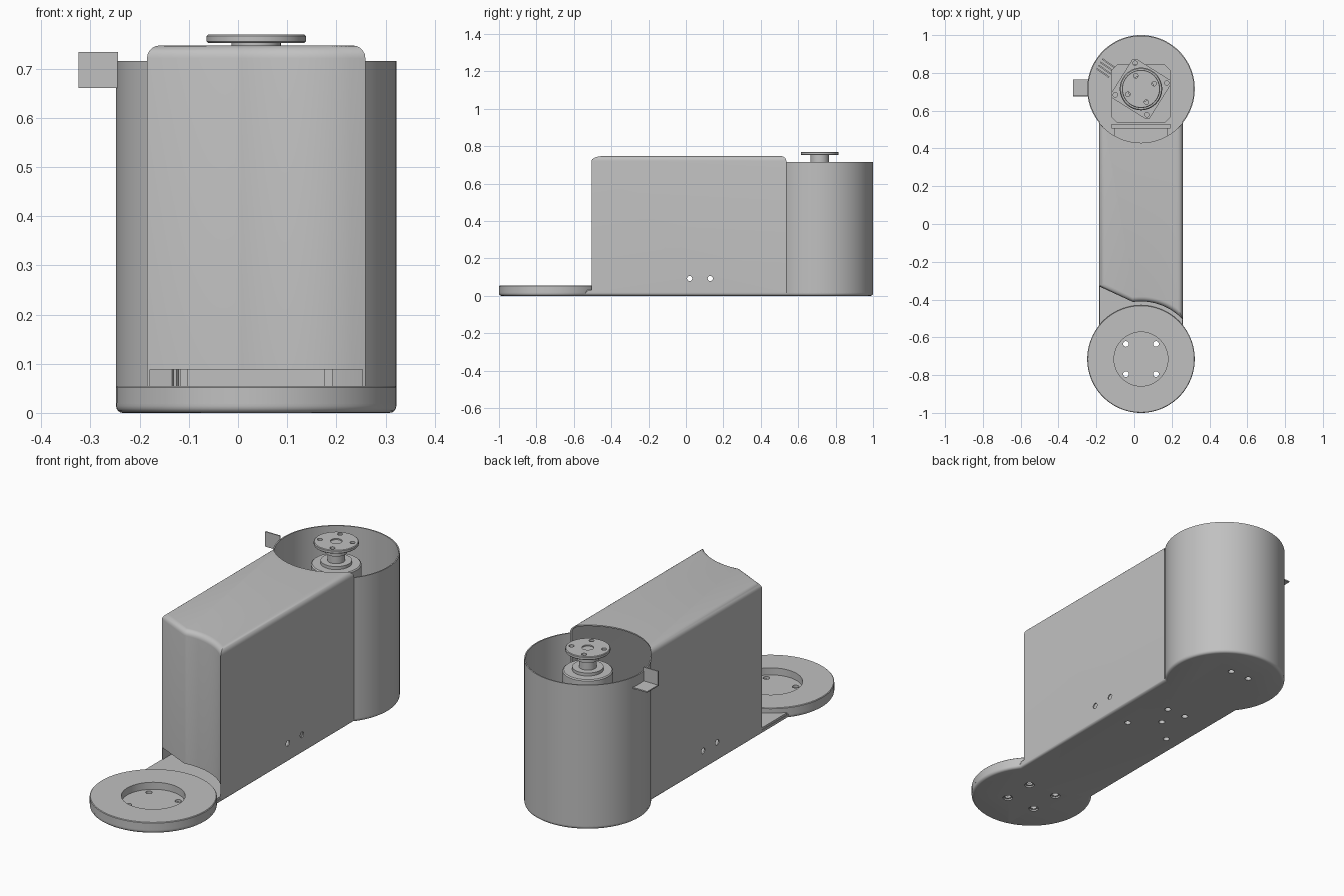
import bpy, bmesh, math
from mathutils import Matrix, Vector

if "Cube" in bpy.data.objects:
    bpy.data.objects.remove(bpy.data.objects["Cube"])

grey = bpy.data.materials.new("satin grey")
grey.use_nodes = True
grey.diffuse_color = (0.53, 0.53, 0.53, 1)
grey.node_tree.nodes["Principled BSDF"].inputs["Base Color"].default_value = (0.53, 0.53, 0.53, 1)

CX, END_Y, R = 0.037, 0.715, 0.285      # joint axes and joint radius
HALF = 0.222                            # half width of the link
T = 0.006                               # sheet thickness
X0, X1 = CX - HALF, CX + HALF
SPLIT = math.asin(HALF / R)
QUARTER = math.pi / 2


def shade(ob):
    bpy.ops.object.select_all(action='DESELECT')
    ob.select_set(True)
    bpy.context.view_layer.objects.active = ob
    bpy.ops.object.shade_smooth_by_angle(angle=math.radians(32))


def finish(bm, name):
    bmesh.ops.recalc_face_normals(bm, faces=bm.faces)
    mesh = bpy.data.meshes.new(name)
    bm.to_mesh(mesh)
    bm.free()
    ob = bpy.data.objects.new(name, mesh)
    bpy.context.collection.objects.link(ob)
    mesh.materials.append(grey)
    shade(ob)
    return ob


def arc(x, y, r, a0, a1, n):
    return [(x + r * math.cos(a0 + (a1 - a0) * i / n), y + r * math.sin(a0 + (a1 - a0) * i / n))
            for i in range(n + 1)]


def prism_bm(outline, z0, z1):
    bm = bmesh.new()
    face = bm.faces.new([bm.verts.new((x, y, z0)) for x, y in outline])
    ext = bmesh.ops.extrude_face_region(bm, geom=[face])
    bmesh.ops.translate(bm, vec=(0, 0, z1 - z0), verts=[v for v in ext["geom"] if isinstance(v, bmesh.types.BMVert)])
    bmesh.ops.recalc_face_normals(bm, faces=bm.faces)
    return bm


def rect(x0, x1, y0, y1):
    return [(x0, y0), (x1, y0), (x1, y1), (x0, y1)]


def box(name, x0, x1, y0, y1, z0, z1):
    return finish(prism_bm(rect(x0, x1, y0, y1), z0, z1), name)


def lathe(name, x, y, profile, n=64):
    bm = bmesh.new()
    vs = [bm.verts.new((r, 0, z)) for r, z in profile]
    edges = [bm.edges.new((vs[i], vs[i + 1])) for i in range(len(vs) - 1)]
    bmesh.ops.spin(bm, geom=vs + edges, axis=(0, 0, 1), cent=(0, 0, 0), angle=math.tau, steps=n)
    bmesh.ops.remove_doubles(bm, verts=bm.verts, dist=1e-5)
    bmesh.ops.translate(bm, vec=(x, y, 0), verts=bm.verts)
    return finish(bm, name)


def cut(ob, cutter_bm):
    cutter = finish(cutter_bm, "cutter")
    cutter.hide_render = True
    mod = ob.modifiers.new("cut", 'BOOLEAN')
    mod.operation, mod.solver, mod.object = 'DIFFERENCE', 'EXACT', cutter
    bpy.context.view_layer.objects.active = ob
    bpy.ops.object.modifier_apply(modifier=mod.name)
    bpy.data.objects.remove(cutter)
    shade(ob)


def drill(ob, points, r, depth, axis='Z'):
    bm = bmesh.new()
    turn = Matrix.Rotation(QUARTER, 4, 'Y') if axis == 'X' else Matrix()
    for p in points:
        bmesh.ops.create_cone(bm, cap_ends=True, segments=16, radius1=r, radius2=r, depth=depth,
                              matrix=Matrix.Translation(p) @ turn)
    cut(ob, bm)


def bolt_circle(r, start, z):
    return [(x, y, z) for x, y in arc(CX, END_Y, r, math.radians(start), math.radians(start + 270), 3)]


# Base plate: two round ends joined by a straight link, rounded below
bm = prism_bm(arc(CX, END_Y, R, SPLIT - QUARTER, 3 * QUARTER - SPLIT, 64)
              + arc(CX, -END_Y, R, QUARTER + SPLIT, 5 * QUARTER - SPLIT, 64), 0, 0.02)
lower = [e for e in bm.edges if all(v.co.z < 1e-5 for v in e.verts)]
bmesh.ops.bevel(bm, geom=lower, offset=0.014, segments=4, profile=0.5, affect='EDGES')
base = finish(bm, "base_plate")
ring_holes = [(CX + sx * 0.08, -END_Y + sy * 0.08, 0) for sx in (-1, 1) for sy in (-1, 1)]
link_holes = [(0.14, 0.12, 0), (-0.10, 0.12, 0), (0.02, 0.23, 0), (0.075, 0.34, 0),
              (-0.03, 0.34, 0), (0.075, 0.81, 0), (-0.03, 0.81, 0)]
drill(base, ring_holes + link_holes, 0.015, 0.1)
drill(base, ring_holes, 0.023, 0.016)
box("link_floor", X0 + 0.002, X1 - 0.002, -0.53, 0.05, 0.015, 0.03)

# Front joint ring with a round recess
lathe("front_joint_ring", CX, -END_Y,
      [(0.143, 0.018), (R, 0.018), (R, 0.052), (R - 0.003, 0.055), (0.143, 0.055), (0.143, 0.018)], 96)

# Link cover: hollow sheet hood with rounded top, open below and towards the rear drum
REAR_STEPS = 28


def cover_outline(inset):
    half, r = HALF - inset, 0.305 + inset
    split = math.asin(half / R)
    return (arc(CX, END_Y, R, 3 * QUARTER - split, 3 * QUARTER + split, REAR_STEPS)
            + arc(CX, -END_Y, r, math.acos(half / r), math.radians(98), 24)
            + [(CX - half, -0.33 + inset * 0.6)])


def cover_skin(bm, inset, radius, top):
    """Rings from the lower edge up to the inner edge of the top fillet."""
    steps = [(0, 0.015)] + [(radius * (1 - math.cos(a)), top - radius * (1 - math.sin(a)))
                            for a in [QUARTER * i / 5 for i in range(6)]]
    rings = [[bm.verts.new((x, y, z)) for x, y in cover_outline(inset + d)] for d, z in steps]
    for a, b in zip(rings, rings[1:]):
        bridge(bm, a, b, range(REAR_STEPS, len(a)))
    bm.faces.new(rings[-1])
    return rings


def bridge(bm, a, b, indices):
    for i in indices:
        j = (i + 1) % len(a)
        bm.faces.new((a[i], a[j], b[j], b[i]))


bm = bmesh.new()
outer = cover_skin(bm, 0, 0.026, 0.747)
inner = cover_skin(bm, T, 0.026 - T, 0.747 - T)
bridge(bm, outer[0], inner[0], range(REAR_STEPS, len(outer[0])))
bridge(bm, outer[-1], inner[-1], range(REAR_STEPS))
for end in (0, REAR_STEPS):
    bm.faces.new([ring[end] for ring in outer] + [ring[end] for ring in reversed(inner)])
cover = finish(bm, "link_cover")
cut(cover, prism_bm(rect(X0 + T, X1 - T, -0.6, -0.3), 0, 0.088))
drill(cover, [(CX, 0.02, 0.093), (CX, 0.13, 0.093)], 0.014, 1, 'X')

# Rear drum wall, open at the top and towards the link
start, stop = SPLIT - QUARTER, 3 * QUARTER - SPLIT
finish(prism_bm(arc(CX, END_Y, R, start, stop, 72) + arc(CX, END_Y, R - T, stop, start, 72), 0.015, 0.715),
       "rear_drum_wall")


# Motor: chamfered square body, turned mounting plate, gearbox and output flange
def cut_square(half, reach, angle, y):
    chamfer = math.sqrt(reach ** 2 - half ** 2)
    pts = []
    for k in range(4):
        rot = Matrix.Rotation(angle + k * QUARTER, 2)
        pts += [rot @ Vector((half, -chamfer)), rot @ Vector((half, chamfer))]
    return [(CX + p.x, y + p.y) for p in pts]


finish(prism_bm(cut_square(0.155, 0.2, 0, 0.69), 0.02, 0.5), "motor_body")
plate = finish(prism_bm(cut_square(0.122, 0.162, math.radians(-32), END_Y), 0.53, 0.56), "motor_plate")
drill(plate, bolt_circle(0.14, 13, 0.55), 0.012, 0.1)
lathe("gearbox", CX, END_Y, [(0, 0.49), (0.113, 0.49), (0.113, 0.655), (0.108, 0.66), (0.07, 0.66),
                             (0.07, 0.675), (0, 0.675)])
lathe("output_hub", CX, END_Y, [(0, 0.67), (0.04, 0.67), (0.04, 0.71), (0.05, 0.715), (0.05, 0.754), (0, 0.754)], 48)
flange = lathe("output_flange", CX, END_Y, [(0, 0.752), (0.098, 0.752), (0.101, 0.755), (0.101, 0.766),
                                            (0.098, 0.769), (0, 0.769)])
drill(flange, bolt_circle(0.075, 22, 0.76), 0.012, 0.1)
drill(flange, [(CX, END_Y, 0.769)], 0.027, 0.012)

# Motor bracket and the block behind the front slot
box("motor_bracket", CX - 0.155, CX + 0.155, 0.505, 0.53, 0.02, 0.5)
box("bracket_foot", CX - 0.14, CX + 0.14, 0.2, 0.51, 0.02, 0.1)

# Cooling fins on the drum floor
for i in range(4):
    bm = prism_bm(rect(-0.04, 0.04, -0.004, 0.004), 0.018, 0.1)
    bmesh.ops.transform(bm, verts=bm.verts, matrix=Matrix.Translation((-0.165 + i * 0.01, 0.80 + i * 0.017, 0))
                        @ Matrix.Rotation(math.radians(-35), 4, 'Z'))
    finish(bm, "cooling_fin_%d" % (i + 1))

# Folded clip on the outside of the drum
box("clip_upright", -0.324, -0.244, 0.675, 0.681, 0.66, 0.734)
box("clip_shelf", -0.324, -0.244, 0.675, 0.765, 0.66, 0.666)
